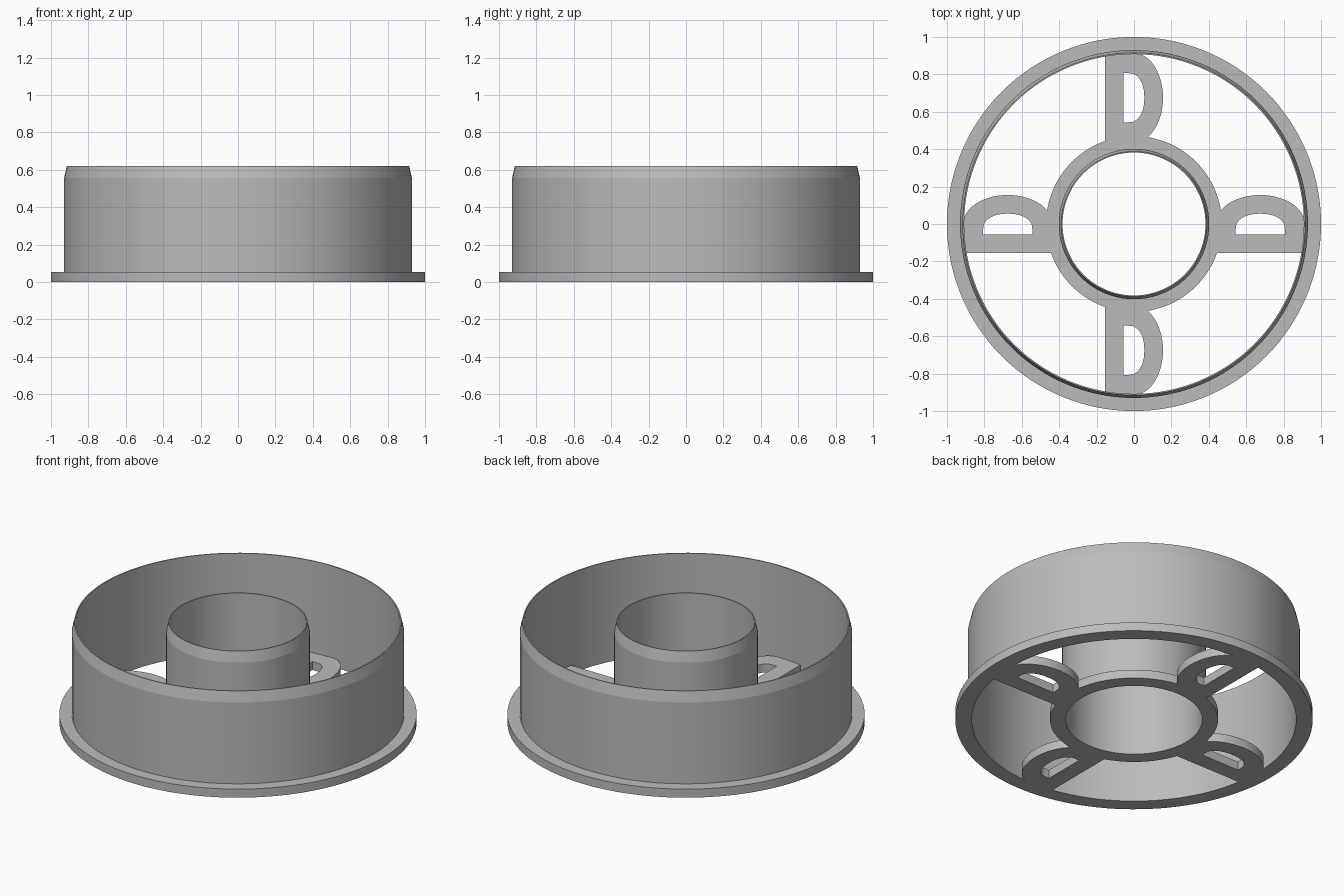
import bpy
import bmesh
from math import sin, cos, pi, radians, copysign
from mathutils import Matrix

cube = bpy.data.objects.get("Cube")
if cube:
    bpy.data.objects.remove(cube, do_unlink=True)

GREY = (0.5, 0.5, 0.5, 1)
grey = bpy.data.materials.new("plain grey")
grey.use_nodes = True
grey.diffuse_color = GREY
grey.node_tree.nodes["Principled BSDF"].inputs["Base Color"].default_value = GREY

HEIGHT = 0.62
PLATE = 0.053     # thickness of flanges and spokes
CHAMFER = 0.555   # height where the rim chamfer begins


def skin(name, loops, matrix=Matrix()):
    """Join matching point loops, the last back to the first, into a closed solid."""
    bm = bmesh.new()
    rows = [[bm.verts.new(p) for p in loop] for loop in loops]
    for a, b in zip(rows, rows[1:] + rows[:1]):
        for i in range(len(a)):
            j = (i + 1) % len(a)
            bm.faces.new((a[i], a[j], b[j], b[i]))
    bmesh.ops.transform(bm, matrix=matrix, verts=bm.verts)
    bmesh.ops.recalc_face_normals(bm, faces=bm.faces)
    mesh = bpy.data.meshes.new(name)
    bm.to_mesh(mesh)
    bm.free()
    mesh.materials.append(grey)
    obj = bpy.data.objects.new(name, mesh)
    bpy.context.collection.objects.link(obj)
    bpy.ops.object.select_all(action="DESELECT")
    obj.select_set(True)
    bpy.context.view_layer.objects.active = obj
    bpy.ops.object.shade_smooth_by_angle(angle=radians(12))
    return obj


def circle(r, z, n=128):
    return [(r * cos(2 * pi * i / n), r * sin(2 * pi * i / n), z) for i in range(n)]


def flanged_tube(name, flange, outer, rim, inner):
    profile = [(inner, 0), (flange, 0), (flange, PLATE), (outer, PLATE),
               (outer, CHAMFER), (rim, HEIGHT), (inner, HEIGHT)]
    skin(name, [circle(r, z) for r, z in profile])


def bow(left, bend, right, half, z, power, n=32):
    """Half-round outline: straight side at left, rounded side at right."""
    pts = [(left, half, z)]
    for i in range(n + 1):
        a = pi / 2 - pi * i / n
        x = bend + (right - bend) * abs(cos(a)) ** (2 / power)
        y = half * copysign(abs(sin(a)) ** (2 / power), sin(a))
        pts.append((x, y, z))
    return pts + [(left, -half, z)]


# Outer wall and central hub
flanged_tube("outer_wall", 1.0, 0.93, 0.915, 0.908)
flanged_tube("hub", 0.47, 0.402, 0.388, 0.382)

# Four rounded spokes with openings
spokes = [("back_spoke", 1, 0), ("front_spoke", -1, 0),
          ("left_spoke", -1, 90), ("right_spoke", 1, 90)]
for name, side, turn in spokes:
    outer = [bow(-0.155, 0, 0.155, 0.238, z, 2) for z in (0, PLATE)]
    inner = [bow(-0.055, -0.025, 0.055, 0.131, z, 2.2) for z in (PLATE, 0)]
    place = Matrix.Rotation(radians(turn), 4, "Z") @ Matrix.Translation((0, side * 0.675, 0))
    skin(name, outer + inner, place)
